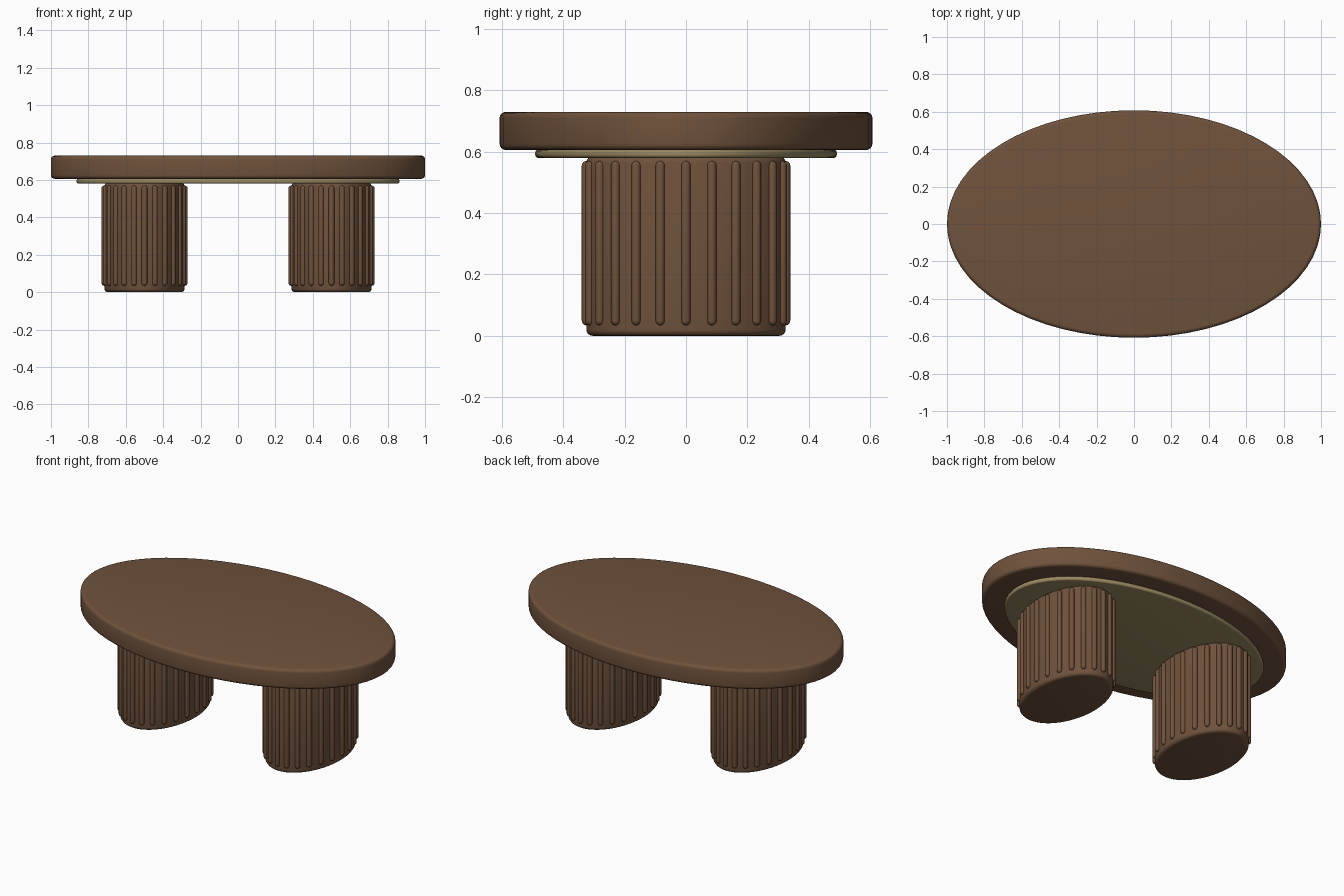
import bpy, bmesh, math

if "Cube" in bpy.data.objects:
    bpy.data.objects.remove(bpy.data.objects["Cube"])


def material(name, color):
    m = bpy.data.materials.new(name)
    m.diffuse_color = color
    m.use_nodes = True
    m.node_tree.nodes["Principled BSDF"].inputs["Base Color"].default_value = m.diffuse_color
    return m


wood = material("wood", (0.16, 0.085, 0.045, 1))
brass = material("brass", (0.32, 0.25, 0.12, 1))


def finish(bm, name, mat):
    bmesh.ops.recalc_face_normals(bm, faces=bm.faces)
    me = bpy.data.meshes.new(name)
    bm.to_mesh(me)
    bm.free()
    me.materials.append(mat)
    ob = bpy.data.objects.new(name, me)
    bpy.context.collection.objects.link(ob)
    bpy.ops.object.select_all(action='DESELECT')
    ob.select_set(True)
    bpy.context.view_layer.objects.active = ob
    bpy.ops.object.shade_smooth_by_angle(angle=math.radians(40))
    return ob


def loft(bm, rings, cx=0, cy=0, n=64):
    """Capped stack of elliptical rings given as (rx, ry, z)."""
    loops = [[bm.verts.new((cx + rx * math.cos(2 * math.pi * i / n),
                            cy + ry * math.sin(2 * math.pi * i / n), z))
              for i in range(n)] for rx, ry, z in rings]
    for a, b in zip(loops, loops[1:]):
        for i in range(n):
            j = (i + 1) % n
            bm.faces.new((a[i], a[j], b[j], b[i]))
    bm.faces.new(loops[0][::-1])
    bm.faces.new(loops[-1])


def disc(bm, rx, ry, z0, z1, r, cx=0, steps=4):
    """Elliptical slab with rounded rims."""
    arc = [math.pi / 2 * k / steps for k in range(steps + 1)]
    rings = [(r * (1 - math.sin(a)), z0 + r * (1 - math.cos(a))) for a in arc]
    rings += [(r * (1 - math.cos(a)), z1 - r * (1 - math.sin(a))) for a in arc]
    loft(bm, [(rx - d, ry - d, z) for d, z in rings], cx)


def capsule(bm, x, y, z0, z1, r):
    """Upright rib with domed ends."""
    arc = [math.pi / 2 * k / 4 for k in range(5)]
    rings = [(r * max(math.sin(a), 0.05), z0 + r * (1 - math.cos(a))) for a in arc]
    rings += [(d, z0 + z1 - z) for d, z in reversed(rings)]
    loft(bm, [(d, d, z) for d, z in rings], x, y, 12)


# Table top
bm = bmesh.new()
disc(bm, 1.0, 0.608, 0.606, 0.73, 0.02)
finish(bm, "table_top", wood)

# Metal plate under the top
bm = bmesh.new()
disc(bm, 0.863, 0.492, 0.58, 0.607, 0.011)
finish(bm, "under_plate", brass)

# Two oval pedestals, each ringed by 24 ribs
for side, cx in (("left", -0.5), ("right", 0.5)):
    bm = bmesh.new()
    disc(bm, 0.215, 0.325, 0, 0.585, 0.02, cx)
    finish(bm, side + "_pedestal", wood)

    bm = bmesh.new()
    for i in range(24):
        t = 2 * math.pi * i / 24
        capsule(bm, cx + 0.215 * math.cos(t), 0.325 * math.sin(t), 0.034, 0.57, 0.015)
    finish(bm, side + "_pedestal_ribs", wood)
